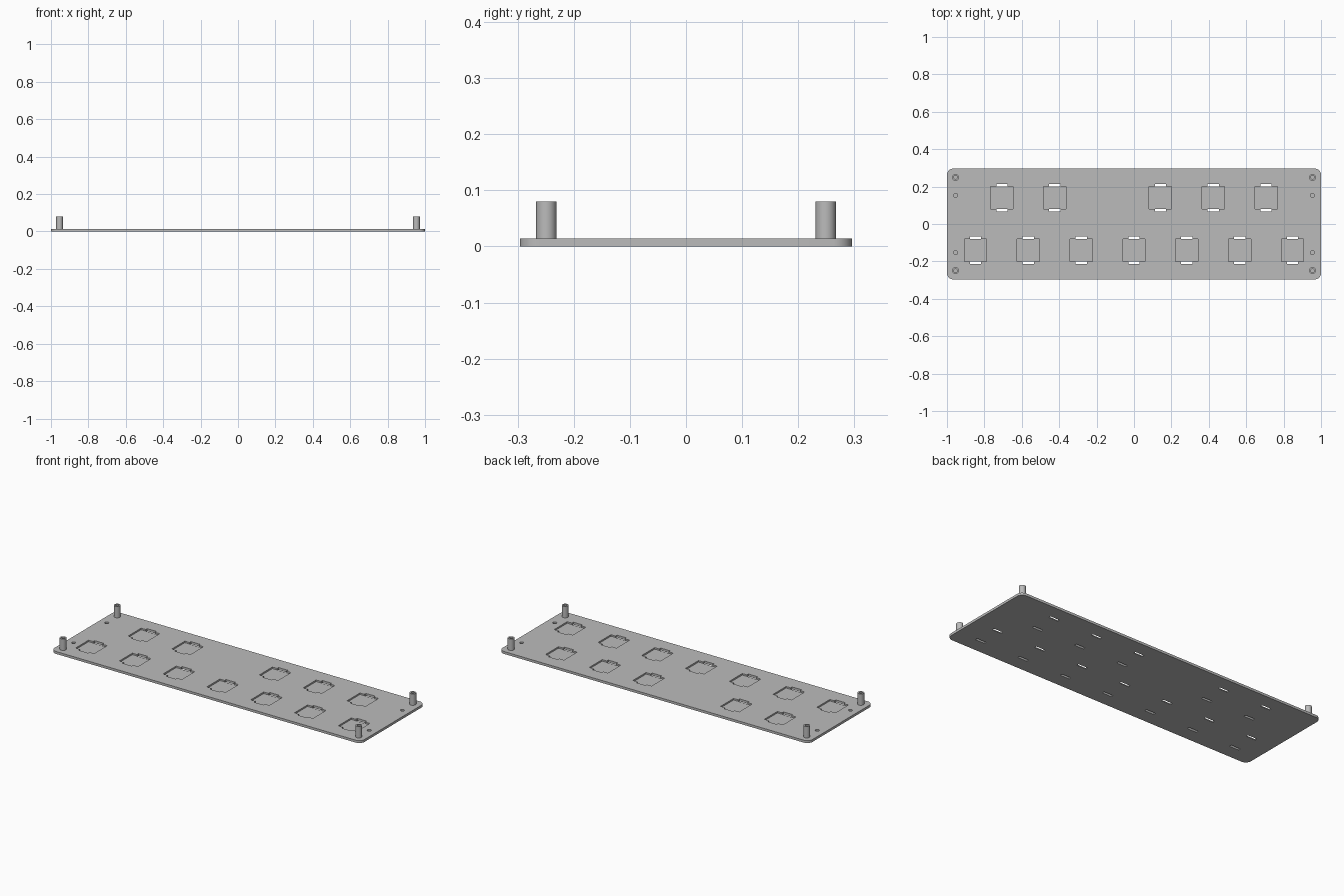
import bpy, bmesh, math
from mathutils import Matrix, Vector

if "Cube" in bpy.data.objects:
    bpy.data.objects.remove(bpy.data.objects["Cube"], do_unlink=True)

THICK, TOP = 0.014, 0.08
PITCH, ROW_Y = 0.2825, 0.141
POCKET, FLOOR = 0.12, 0.005
POST_X, POST_Y = 0.954, 0.249

grey = bpy.data.materials.new("plain grey")
grey.use_nodes = True
grey.diffuse_color = (0.5, 0.5, 0.5, 1)
grey.node_tree.nodes["Principled BSDF"].inputs["Base Color"].default_value = (0.5, 0.5, 0.5, 1)


def finish(name, bm):
    mesh = bpy.data.meshes.new(name)
    bmesh.ops.recalc_face_normals(bm, faces=bm.faces)
    bm.to_mesh(mesh)
    bm.free()
    mesh.materials.append(grey)
    obj = bpy.data.objects.new(name, mesh)
    bpy.context.collection.objects.link(obj)
    return obj


def add_box(bm, x, y, z0, z1, sx, sy):
    place = Matrix.Translation((x, y, (z0 + z1) / 2)) @ Matrix.Diagonal((sx, sy, z1 - z0, 1))
    bmesh.ops.create_cube(bm, size=1, matrix=place)


def add_cylinder(bm, x, y, z0, z1, radius):
    bmesh.ops.create_cone(bm, cap_ends=True, segments=32, radius1=radius, radius2=radius,
                          depth=z1 - z0, matrix=Matrix.Translation((x, y, (z0 + z1) / 2)))


def select_only(obj):
    bpy.ops.object.select_all(action='DESELECT')
    obj.select_set(True)
    bpy.context.view_layer.objects.active = obj


def cut(obj, bm):
    cutter = finish("cutter", bm)
    cutter.hide_render = True
    mod = obj.modifiers.new("cut", 'BOOLEAN')
    mod.operation, mod.solver, mod.object = 'DIFFERENCE', 'EXACT', cutter
    select_only(obj)
    bpy.ops.object.modifier_apply(modifier=mod.name)
    bpy.data.objects.remove(cutter, do_unlink=True)


# Base plate with rounded corners
bm = bmesh.new()
add_box(bm, 0, 0, 0, THICK, 2, 0.592)
corners = [e for e in bm.edges if abs((e.verts[0].co - e.verts[1].co).z) > THICK / 2]
bmesh.ops.bevel(bm, geom=corners, offset=0.034, segments=8, profile=0.5, affect='EDGES')
plate = finish("base_plate", bm)

# Square pockets: seven in front, five behind with a gap
centres = [(i * PITCH, -ROW_Y) for i in range(-3, 4)]
centres += [((i + 0.5) * PITCH, ROW_Y) for i in (-3, -2, 0, 1, 2)]
pockets, slots = bmesh.new(), bmesh.new()
for x, y in centres:
    add_box(pockets, x, y, FLOOR, 0.05, POCKET, POCKET)
    for side in (-1, 1):
        add_box(slots, x, y + side * 0.0665, -0.05, 0.06, 0.06, 0.014)

# Small blind holes beside the posts
for sx in (-1, 1):
    for sy in (-1, 1):
        add_cylinder(pockets, sx * POST_X, sy * 0.153, FLOOR, 0.05, 0.011)
cut(plate, pockets)
cut(plate, slots)

# Hollow corner posts
for sx, side in ((-1, "right"), (1, "left")):
    for sy, end in ((-1, "front"), (1, "back")):
        bm = bmesh.new()
        add_cylinder(bm, sx * POST_X, sy * POST_Y, THICK - 0.004, TOP, 0.018)
        post = finish(f"{end}_{side}_post", bm)
        bore = bmesh.new()
        add_cylinder(bore, sx * POST_X, sy * POST_Y, THICK, TOP + 0.02, 0.0095)
        cut(post, bore)
        select_only(post)
        bpy.ops.object.shade_smooth_by_angle(angle=math.radians(30))

select_only(plate)
bpy.ops.object.shade_smooth_by_angle(angle=math.radians(30))
